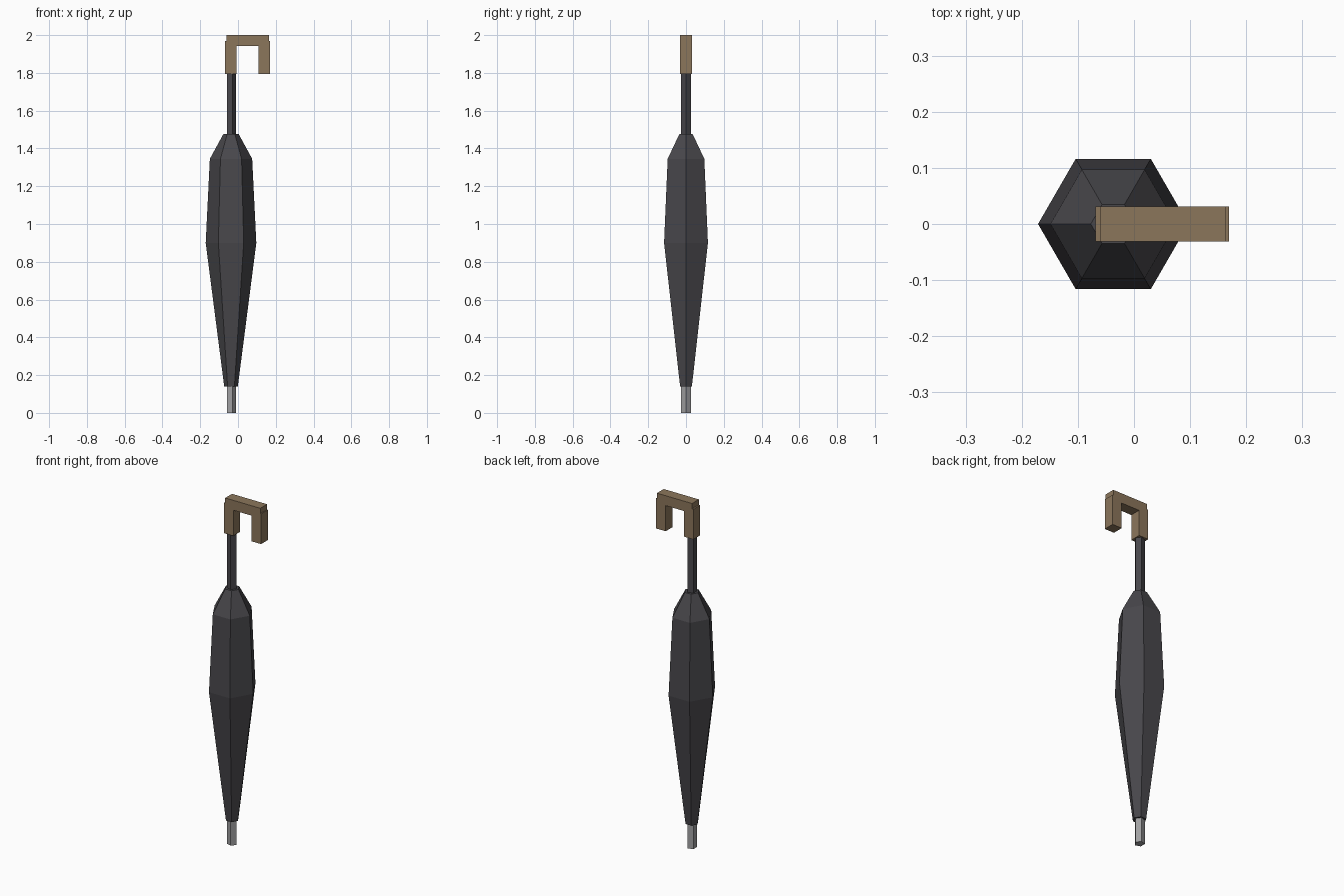
import bpy
import bmesh
from math import cos, sin, tau
from mathutils import Matrix

cube = bpy.data.objects.get("Cube")
if cube:
    bpy.data.objects.remove(cube, do_unlink=True)

AXIS_X = -0.037  # centre line of the shaft


def material(name, rgb):
    mat = bpy.data.materials.new(name)
    mat.use_nodes = True
    mat.diffuse_color = (*rgb, 1)
    mat.node_tree.nodes["Principled BSDF"].inputs["Base Color"].default_value = (*rgb, 1)
    return mat


fabric = material("dark grey fabric", (0.065, 0.063, 0.071))
shaft_paint = material("dark shaft", (0.065, 0.063, 0.071))
metal = material("light grey metal", (0.35, 0.35, 0.36))
wood = material("brown wood", (0.26, 0.18, 0.105))


def finish(name, bm, mat):
    bmesh.ops.recalc_face_normals(bm, faces=bm.faces)
    mesh = bpy.data.meshes.new(name)
    bm.to_mesh(mesh)
    bm.free()
    mesh.materials.append(mat)
    obj = bpy.data.objects.new(name, mesh)
    bpy.context.collection.objects.link(obj)
    return obj


def lathe(name, profile, sides, mat):
    """Flat-sided solid from (radius, height) rings, one corner facing +x."""
    bm = bmesh.new()
    rings = [[bm.verts.new((AXIS_X + r * cos(tau * i / sides), r * sin(tau * i / sides), z))
              for i in range(sides)] for r, z in profile]
    for low, high in zip(rings, rings[1:]):
        for i in range(sides):
            j = (i + 1) % sides
            bm.faces.new((low[i], low[j], high[j], high[i]))
    bm.faces.new(rings[0])
    bm.faces.new(rings[-1])
    return finish(name, bm, mat)


def box(name, x, y, z, mat):
    """Box from (min, max) ranges."""
    bm = bmesh.new()
    spans = (x, y, z)
    place = Matrix.Translation([(a + b) / 2 for a, b in spans])
    size = Matrix.Diagonal([b - a for a, b in spans] + [1])
    bmesh.ops.create_cube(bm, size=1, matrix=place @ size)
    return finish(name, bm, mat)


# Folded canopy, shaft and tip
lathe("canopy", [(0.036, 0.14), (0.134, 0.9), (0.112, 1.345), (0.04, 1.477)], 6, fabric)
lathe("shaft", [(0.027, 1.45), (0.027, 1.81)], 5, shaft_paint)
lathe("tip", [(0.027, 0), (0.027, 0.16)], 5, metal)

# Hooked handle
depth = (-0.031, 0.031)
box("handle_bar", (-0.06, 0.164), depth, (1.943, 2.0), wood)
box("handle_grip", (-0.069, -0.008), depth, (1.795, 1.969), wood)
box("handle_hook_end", (0.108, 0.169), depth, (1.795, 1.969), wood)
